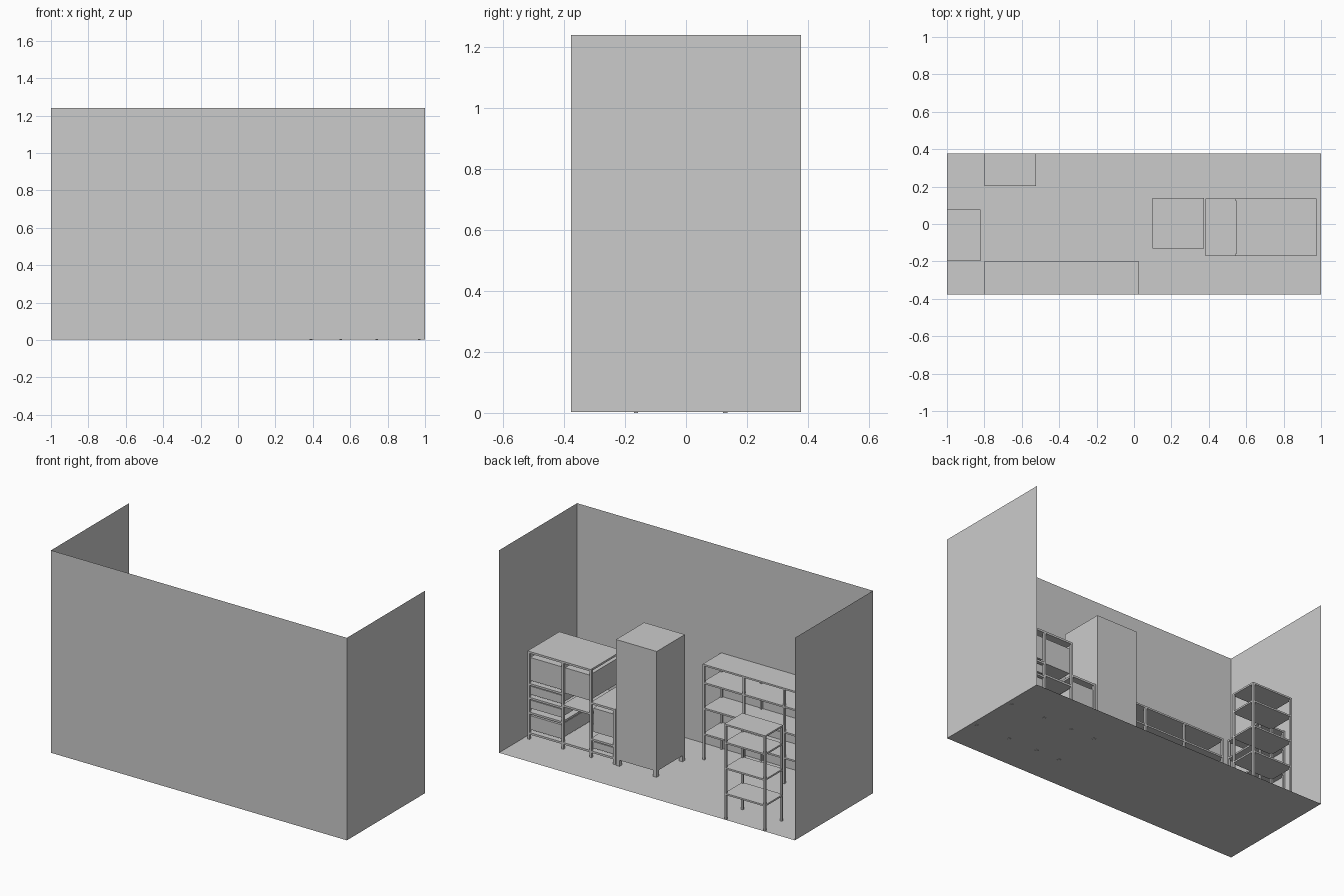
import bpy, bmesh

if "Cube" in bpy.data.objects:
    bpy.data.objects.remove(bpy.data.objects["Cube"])

def mesh_object(name, bm):
    me = bpy.data.meshes.new(name)
    bm.to_mesh(me)
    bm.free()
    ob = bpy.data.objects.new(name, me)
    bpy.context.collection.objects.link(ob)
    return ob

def boxes(name, spans):
    """One object from boxes given as (x0, x1, y0, y1, z0, z1)."""
    bm = bmesh.new()
    for x0, x1, y0, y1, z0, z1 in spans:
        vs = bmesh.ops.create_cube(bm, size=1)["verts"]
        for v in vs:
            v.co = ((x0 + x1) / 2 + v.co.x * (x1 - x0),
                    (y0 + y1) / 2 + v.co.y * (y1 - y0),
                    (z0 + z1) / 2 + v.co.z * (z1 - z0))
    return mesh_object(name, bm)

def sheet(name, corners):
    bm = bmesh.new()
    bm.faces.new([bm.verts.new(c) for c in corners])
    return mesh_object(name, bm)

# Room: floor and three thin walls, open at the back and top
X, Y, H, F = 1.0, 0.377, 1.24, 0.003
sheet("floor", [(-X, -Y, F), (X, -Y, F), (X, Y, F), (-X, Y, F)])
sheet("front_wall", [(-X, -Y, F), (X, -Y, F), (X, -Y, H), (-X, -Y, H)])
for side, name in ((-1, "left_wall"), (1, "right_wall")):
    sheet(name, [(side * X, -Y, F), (side * X, Y, F), (side * X, Y, H), (side * X, -Y, H)])

def posts(xs, ys, w, z0, z1):
    """Square posts; outer ones sit inside the footprint, inner ones on the line."""
    out = []
    for i, x in enumerate(xs):
        cx = x + w / 2 if i == 0 else x - w / 2 if i == len(xs) - 1 else x
        for cy in (ys[0] + w / 2, ys[1] - w / 2):
            out.append((cx - w / 2, cx + w / 2, cy - w / 2, cy + w / 2, z0, z1))
    return out

# Open four-level racks
def open_rack(name, xs, ys):
    boxes(name + "_posts", posts(xs, ys, 0.012, F, 0.586))
    boxes(name + "_shelves", [(xs[0], xs[-1], *ys, z - 0.010, z)
                              for z in (0.587, 0.477, 0.321, 0.164)])

open_rack("long_rack", (-0.798, -0.523, -0.25, 0.025), (-0.376, -0.197))
open_rack("back_rack", (-0.798, -0.523), (0.203, 0.376))
open_rack("side_rack", (-0.999, -0.822), (-0.197, 0.077))

# Tall cabinet on four short legs
cx, cy = (0.10, 0.375), (-0.132, 0.14)
boxes("cabinet_body", [(*cx, *cy, 0.04, 0.772)])
boxes("cabinet_legs", posts(cx, cy, 0.024, F, 0.04))

# Stepped drawer rack: three columns sharing posts
T, W = 0.012, 0.014
ys = (-0.171, 0.136)
columns = [
    ("wide_column", 0.741, 0.976, (0.54, 0.345, 0.26, 0.17, 0.045),
     ((0.36, 0.50), (0.275, 0.325), (0.19, 0.24), (0.06, 0.145))),
    ("middle_column", 0.549, 0.741, (0.54, 0.274, 0.045), ((0.345, 0.50),)),
    ("low_column", 0.383, 0.549, (0.341, 0.12, 0.045),
     ((0.16, 0.305), (0.06, 0.10))),
]
for name, x0, x1, levels, bins in columns:
    boxes(name + "_shelves", [(x0, x1, *ys, z - T, z) for z in levels])
    boxes(name + "_drawers", [(x0 + 0.012, x1 - 0.012, ys[0] + 0.01, ys[1] - 0.008, a, b)
                              for a, b in bins])
post_spans = []
for x, top in ((0.383 + W / 2, 0.34), (0.549, 0.539), (0.741, 0.539), (0.976 - W / 2, 0.539)):
    for y in (ys[0] + W / 2, ys[1] - W / 2):
        post_spans.append((x - W / 2, x + W / 2, y - W / 2, y + W / 2, 0, top))
boxes("drawer_rack_posts", post_spans)
